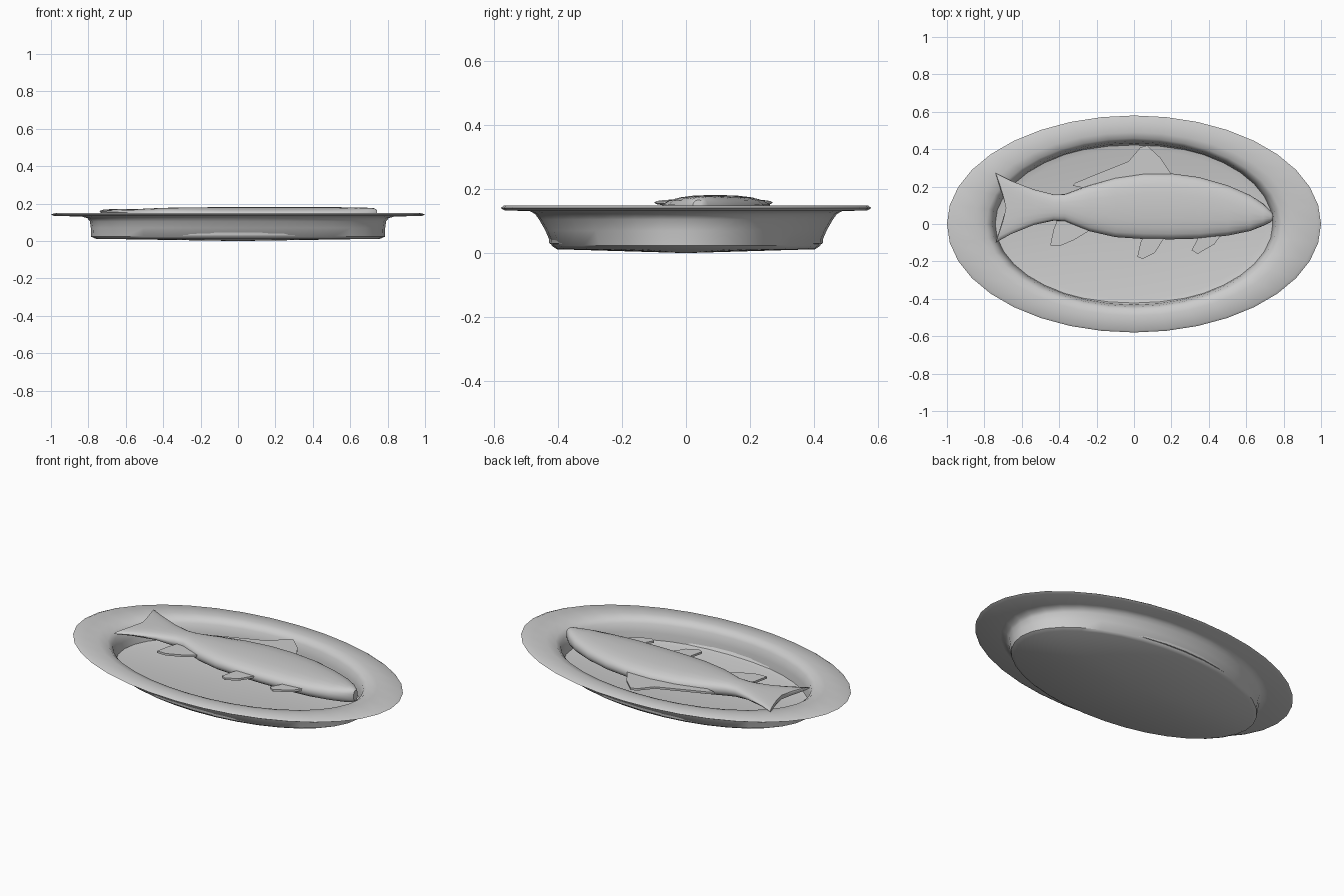
import bpy, bmesh
from math import cos, sin, pi, copysign

def finish(name, bm, angle=0.7):
    bmesh.ops.recalc_face_normals(bm, faces=bm.faces)
    me = bpy.data.meshes.new(name)
    bm.to_mesh(me)
    bm.free()
    ob = bpy.data.objects.new(name, me)
    bpy.context.collection.objects.link(ob)
    bpy.ops.object.select_all(action='DESELECT')
    ob.select_set(True)
    bpy.context.view_layer.objects.active = ob
    bpy.ops.object.shade_smooth_by_angle(angle=angle)
    return ob

def bridge(bm, rings):
    n = len(rings[0])
    for a, b in zip(rings, rings[1:]):
        for i in range(n):
            j = (i + 1) % n
            bm.faces.new((a[i], a[j], b[j], b[i]))

def cap(bm, ring, co):
    c = bm.verts.new(co)
    for i in range(len(ring)):
        bm.faces.new((ring[i], ring[(i + 1) % len(ring)], c))

# Oval plate: ellipse rings (x radius, y radius, height), outside then inside
SEG = 36
profile = [(0.76, 0.405, 0.012), (0.785, 0.42, 0.023), (0.787, 0.44, 0.07),
           (0.792, 0.46, 0.105), (0.805, 0.472, 0.122), (0.84, 0.49, 0.132),
           (0.98, 0.567, 0.133), (1.0, 0.58, 0.141), (0.98, 0.57, 0.149),
           (0.85, 0.49, 0.148), (0.79, 0.458, 0.14), (0.76, 0.442, 0.118),
           (0.748, 0.432, 0.07), (0.742, 0.428, 0.03), (0.70, 0.40, 0.022)]
bm = bmesh.new()
rings = [[bm.verts.new((rx * cos(2 * pi * i / SEG), ry * sin(2 * pi * i / SEG), z))
          for i in range(SEG)] for rx, ry, z in profile]
bridge(bm, rings)
cap(bm, rings[0], (0, 0, 0))
cap(bm, rings[-1], (0, 0, 0.018))
finish("oval_plate", bm)

# Fish body: stations (x, lower y, upper y, half thickness, centre z)
stations = [(-0.685, -0.10, 0.272, 0.012, 0.158), (-0.62, -0.055, 0.232, 0.017, 0.155),
            (-0.52, -0.005, 0.185, 0.024, 0.148), (-0.43, 0.018, 0.158, 0.036, 0.140),
            (-0.37, 0.015, 0.160, 0.042, 0.136), (-0.24, -0.038, 0.208, 0.048, 0.132),
            (-0.10, -0.070, 0.248, 0.051, 0.130), (0.05, -0.080, 0.270, 0.052, 0.130),
            (0.20, -0.082, 0.270, 0.052, 0.130), (0.35, -0.078, 0.250, 0.052, 0.130),
            (0.50, -0.062, 0.207, 0.051, 0.130), (0.62, -0.038, 0.155, 0.048, 0.132),
            (0.69, -0.010, 0.110, 0.045, 0.133), (0.73, 0.010, 0.070, 0.040, 0.135),
            (0.742, 0.020, 0.058, 0.030, 0.136)]
N = 20
bm = bmesh.new()
rings = []
for k, (x, y0, y1, h, zc) in enumerate(stations):
    # The last stations sweep back towards the tips to fork the tail
    fork = max(0.0, (-0.45 - x) / 0.235) * 0.055
    ring = []
    for i in range(N):
        c, s = cos(2 * pi * i / N), sin(2 * pi * i / N)
        t = copysign(abs(c) ** 0.85, c)
        u = copysign(abs(s) ** 0.75, s)
        ring.append(bm.verts.new((x - fork * abs(t) ** 1.3,
                                  (y0 + y1) / 2 + t * (y1 - y0) / 2, zc + h * u)))
    rings.append(ring)
bridge(bm, rings)
cap(bm, rings[0], (-0.683, 0.086, 0.158))
cap(bm, rings[-1], (0.745, 0.04, 0.136))
finish("fish_body", bm)

# Thin fins, flat outlines in plan given a small thickness
def fin(name, outline, z=0.128, t=0.012):
    bm = bmesh.new()
    face = bm.faces.new([bm.verts.new((x, y, z)) for x, y in outline])
    out = bmesh.ops.extrude_face_region(bm, geom=[face])
    bmesh.ops.translate(bm, vec=(0, 0, t),
                        verts=[v for v in out["geom"] if isinstance(v, bmesh.types.BMVert)])
    finish(name, bm, 0.5)

fin("dorsal_fin", [(-0.33, 0.205), (-0.31, 0.222), (-0.03, 0.335), (0.035, 0.41), (0.07, 0.42),
                   (0.14, 0.355), (0.20, 0.265), (0.18, 0.22), (-0.2, 0.18)])
fin("anal_fin", [(-0.40, 0.05), (-0.43, -0.03), (-0.448, -0.115), (-0.39, -0.115),
                 (-0.32, -0.085), (-0.245, -0.04), (-0.24, 0.03)])
fin("pelvic_fin", [(0.06, -0.04), (0.035, -0.10), (0.018, -0.175), (0.045, -0.187),
                   (0.11, -0.155), (0.165, -0.07), (0.15, -0.04)])
fin("pectoral_fin", [(0.36, -0.04), (0.335, -0.09), (0.308, -0.14), (0.34, -0.16),
                     (0.43, -0.108), (0.475, -0.045), (0.44, -0.03)])
